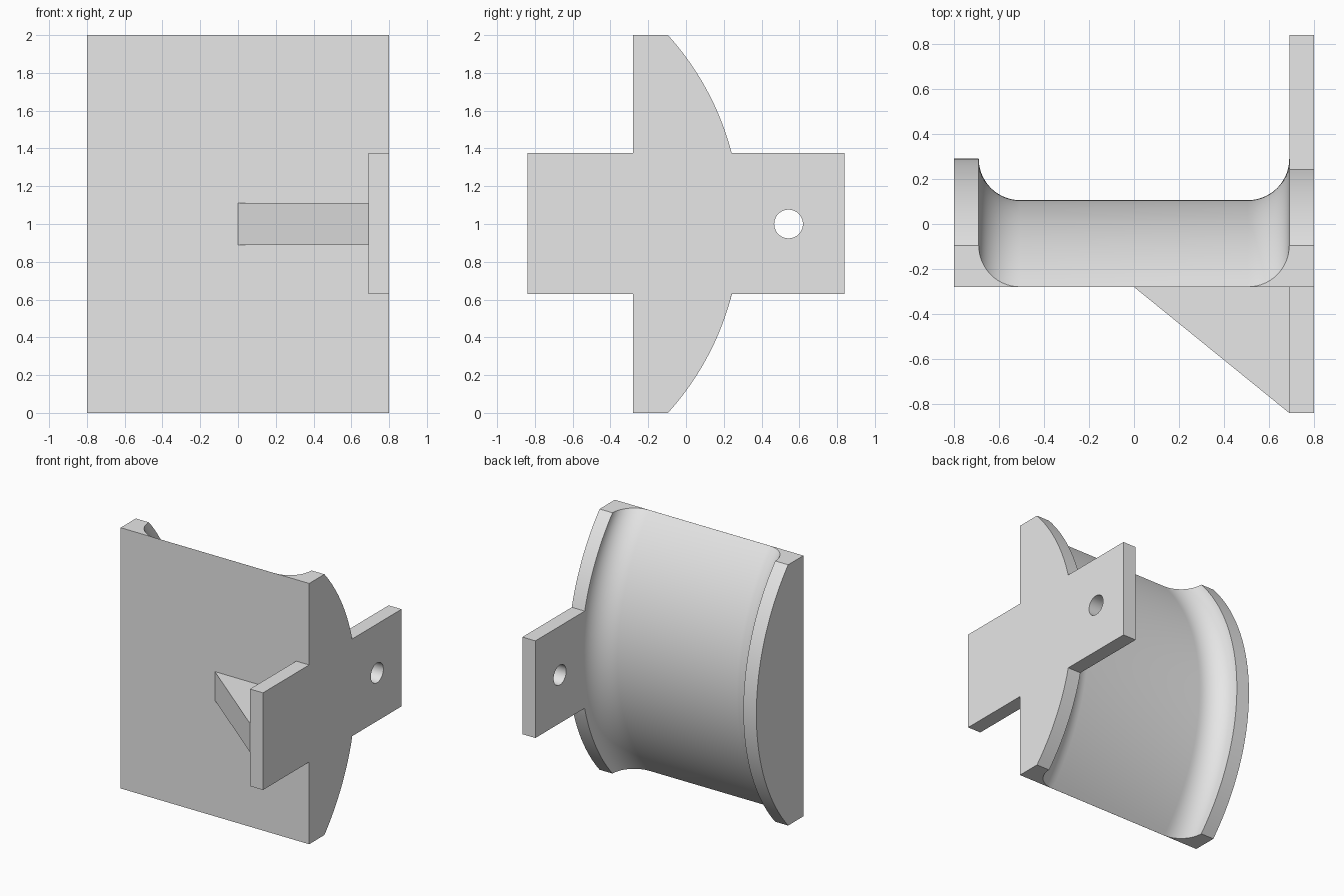
import bpy, bmesh, math

cube = bpy.data.objects.get("Cube")
if cube:
    bpy.data.objects.remove(cube, do_unlink=True)

grey = bpy.data.materials.new("plain_grey")
grey.use_nodes = True
grey.diffuse_color = (0.8, 0.8, 0.8, 1)
grey.node_tree.nodes["Principled BSDF"].inputs["Base Color"].default_value = (0.8, 0.8, 0.8, 1)

FRONT = -0.28        # flat front face
RIM = 0.29           # furthest point of the rim arc
RADIUS = 1.49        # rim arc radius
FILLET = 0.184       # groove depth and corner radius
SIDE, INNER = 0.8, 0.69
PLATE_Y, PLATE_LOW, PLATE_HIGH = 0.84, 0.63, 1.375


def rim_y(z):
    return RIM - RADIUS + math.sqrt(RADIUS ** 2 - (z - 1) ** 2)


def finish(name, bm):
    bmesh.ops.recalc_face_normals(bm, faces=bm.faces)
    mesh = bpy.data.meshes.new(name)
    bm.to_mesh(mesh)
    bm.free()
    obj = bpy.data.objects.new(name, mesh)
    bpy.context.collection.objects.link(obj)
    mesh.materials.append(grey)
    return obj


def smooth(obj):
    bpy.ops.object.select_all(action='DESELECT')
    obj.select_set(True)
    bpy.context.view_layer.objects.active = obj
    bpy.ops.object.shade_smooth_by_angle(angle=math.radians(30))


def prism(name, points, offset):
    bm = bmesh.new()
    face = bm.faces.new([bm.verts.new(p) for p in points])
    new = bmesh.ops.extrude_face_region(bm, geom=[face])["geom"]
    bmesh.ops.translate(bm, vec=offset, verts=[v for v in new if isinstance(v, bmesh.types.BMVert)])
    return finish(name, bm)


# Grooved body: a filleted channel section carried along the rim arc
steps = 14
angles = [math.pi / 2 * i / steps for i in range(steps + 1)]
left = [(-INNER + FILLET * (1 - math.cos(a)), FILLET * math.sin(a)) for a in angles]
right = [(-x, d) for x, d in reversed(left)]
section = [(-SIDE, 0)] + left + right
rows = 64
bm = bmesh.new()
back, front = [], []
for i in range(rows + 1):
    z = 2 * i / rows
    back.append([bm.verts.new((x, rim_y(z) - d, z)) for x, d in section])
    front.append([bm.verts.new((x, FRONT, z)) for x, d in section])
for i in range(rows):
    for grid in (back, front):
        for j in range(len(section) - 1):
            bm.faces.new((grid[i][j], grid[i][j + 1], grid[i + 1][j + 1], grid[i + 1][j]))
    for j in (0, -1):
        bm.faces.new((front[i][j], front[i + 1][j], back[i + 1][j], back[i][j]))
for i in (0, rows):
    for j in range(len(section) - 1):
        bm.faces.new((front[i][j], front[i][j + 1], back[i][j + 1], back[i][j]))
smooth(finish("grooved_body", bm))

# Side plate: rim-shaped flange and mounting bar in one outline
arc = [PLATE_HIGH + (2 - PLATE_HIGH) * i / 20 for i in range(21)]
upper = [(PLATE_Y, PLATE_HIGH)] + [(rim_y(z), z) for z in arc]
upper += [(FRONT, 2), (FRONT, PLATE_HIGH), (-PLATE_Y, PLATE_HIGH)]
lower = [(y, 2 - z if z != PLATE_HIGH else PLATE_LOW) for y, z in reversed(upper)]
plate = prism("side_plate", [(INNER, y, z) for y, z in upper + lower], (SIDE - INNER, 0, 0))

# Bolt hole through the bar
hole = [math.tau * i / 40 for i in range(40)]
cutter = prism("hole_cutter", [(INNER - 0.1, 0.543 + 0.076 * math.cos(a), 1 + 0.076 * math.sin(a))
                               for a in hole], (0.4, 0, 0))
cutter.hide_render = True
cut = plate.modifiers.new("bolt_hole", 'BOOLEAN')
cut.operation = 'DIFFERENCE'
cut.solver = 'EXACT'
cut.object = cutter
bpy.context.view_layer.objects.active = plate
bpy.ops.object.modifier_apply(modifier=cut.name)
bpy.data.objects.remove(cutter, do_unlink=True)
smooth(plate)

# Triangular gusset bracing the plate against the front
prism("front_gusset", [(0, FRONT, 0.89), (INNER, -PLATE_Y, 0.89), (INNER, FRONT, 0.89)], (0, 0, 0.22))
